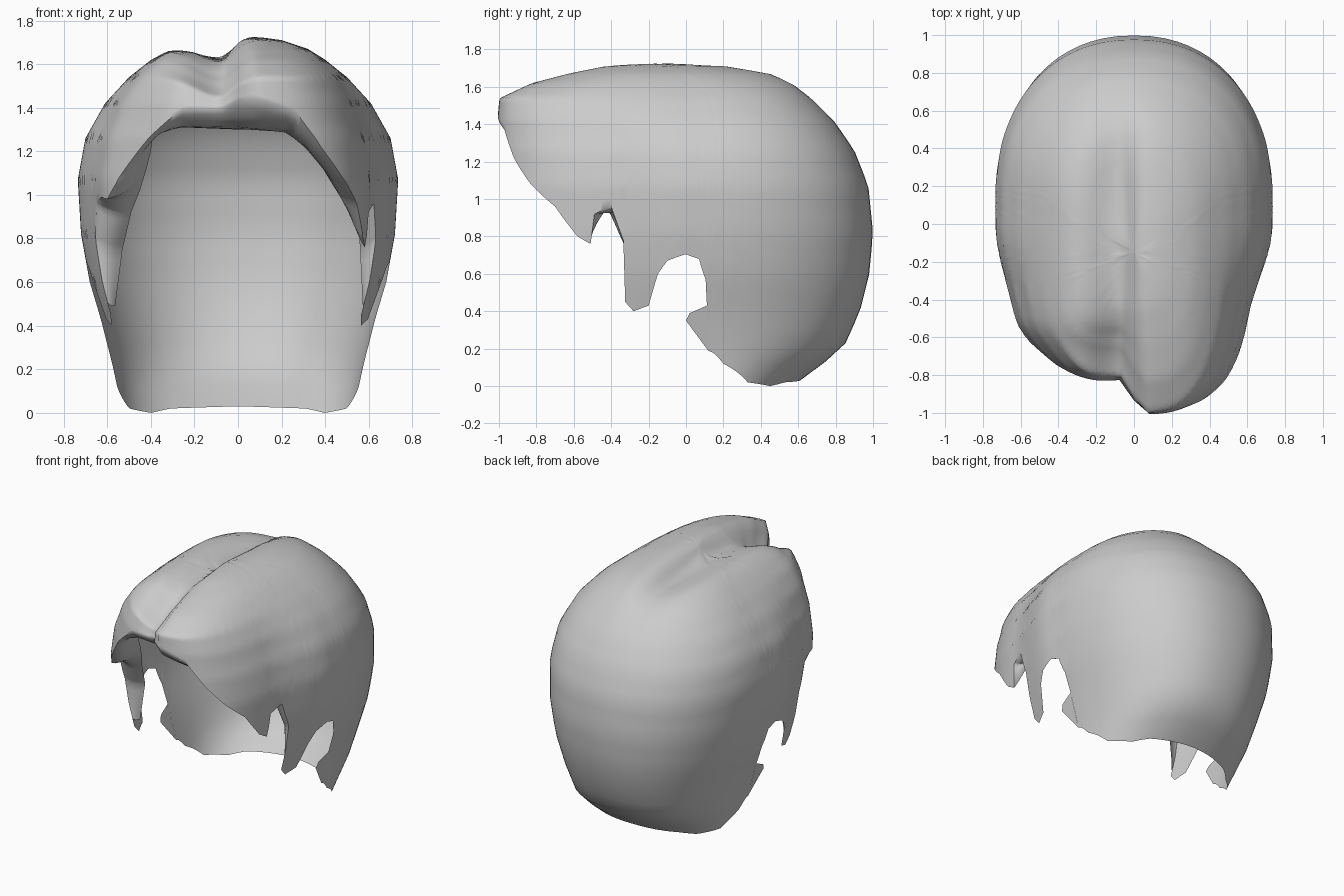
import bpy, bmesh, math
from mathutils import Vector

if "Cube" in bpy.data.objects:
    bpy.data.objects.remove(bpy.data.objects["Cube"])

# Horizontal sections of the hair volume: z, half width, front y, back y, centre y
SECTIONS = [
    (0.00, .53, -1.01, .58, .13), (0.03, .54, -1.01, .61, .13),
    (0.20, .57, -1.01, .84, .13), (0.40, .62, -1.01, .93, .13),
    (0.60, .68, -1.01, .98, .13), (0.82, .72, -1.01, 1.0, .13),
    (1.07, .735, -1.01, .975, .13), (1.26, .70, -1.01, .90, .13),
    (1.42, .61, -1.01, .79, .13), (1.54, .50, -1.00, .67, .12),
    (1.62, .40, -.83, .57, .08), (1.67, .32, -.64, .46, .02),
    (1.71, .20, -.45, .25, -.06), (1.738, .0, -.15, -.15, -.15)]
TOP = 1.738
FRONT_POWER, BACK_POWER = 3.1, 2.2
# Front rim knots (y, z), each paired with a hairline point (x, y, z)
FRONT_RIGHT = [
    (-1.01, 1.46, 0, -.64, 1.30), (-.97, 1.37, .20, -.62, 1.30),
    (-.92, 1.22, .28, -.60, 1.26), (-.83, 1.08, .36, -.55, 1.17),
    (-.70, .96, .42, -.50, 1.07), (-.58, .80, .49, -.45, .98),
    (-.51, .76, .51, -.43, .95), (-.49, .92, .53, -.41, .95),
    (-.40, .96, .55, -.36, .92), (-.335, .78, .56, -.28, .75),
    (-.325, .45, .575, -.29, .44)]
FRONT_LEFT = [
    (-1.01, 1.46, 0, -.64, 1.30), (-.98, 1.40, .25, -.62, 1.31),
    (-.93, 1.30, .35, -.60, 1.30), (-.85, 1.18, .39, -.57, 1.27),
    (-.73, 1.05, .40, -.54, 1.20), (-.62, .98, .42, -.49, 1.12),
    (-.50, .99, .45, -.43, 1.02), (-.40, .96, .49, -.37, .92),
    (-.335, .78, .53, -.28, .75), (-.325, .45, .57, -.29, .44)]
# Sideburn tip, ear opening and nape rim (y, z), shared by both sides
BACK = [(-.28, .40), (-.20, .43), (-.15, .60), (-.10, .67), (0, .705),
        (.07, .68), (.105, .57), (.112, .43), (.118, .19), (.20, .12),
        (.33, .02), (.45, 0), (.53, .02), (.61, .03)]


def section(z):
    z = max(0, min(TOP, z))
    for a, b in zip(SECTIONS, SECTIONS[1:]):
        if z <= b[0]:
            t = (z - a[0]) / (b[0] - a[0])
            return [p + (q - p) * t for p, q in zip(a[1:], b[1:])]


def smooth(t):
    t = max(0, min(1, t))
    return t * t * (3 - 2 * t)


def angle(y, z):
    w, yf, yb, yc = section(z)
    s = (y - yc) / (yb - yc) if y > yc else (y - yc) / (yc - yf)
    p = BACK_POWER if s > 0 else FRONT_POWER
    return math.copysign(math.asin(min(1, abs(s)) ** (p / 2)), s)


def skin(a, z, side):
    w, yf, yb, yc = section(z)
    s = math.sin(a)
    e = 2 / (BACK_POWER if s > 0 else FRONT_POWER)
    x = side * w * max(0, math.cos(a)) ** e
    y = yc + ((yb - yc) if s > 0 else (yf - yc)) * abs(s) ** e
    # temples taper towards the face
    left = smooth((.06 - x) / .14)
    x *= 1 - (.13 - .04 * left) * smooth(-y / .5) * smooth((1.75 - z) / .5)
    # parting groove and shorter left lobe
    g = math.exp(-((x + .08) / (.16 if x < -.08 else .085)) ** 2) * smooth((z - 1.3) / .3)
    front = smooth((-y - .4) / .5)
    return Vector((x, y + .16 * left * front + .04 * g * front,
                   z - .10 * g * smooth((.95 - y) / .9)))


STEPS, RINGS, ROLL = 6, 30, 6
bm = bmesh.new()


def add_grid(columns):
    rows = [[bm.verts.new(p) for p in c] for c in columns]
    for c, d in zip(rows, rows[1:]):
        for i in range(len(c) - 1):
            bm.faces.new((c[i], d[i], d[i + 1], c[i + 1]))


def build_side(side, front):
    # rim sampled in (angle, z) space
    knots = [(angle(k[0], k[1]), k[1]) for k in front + BACK]
    hair = [Vector((side * k[2], k[3], k[4])) for k in front]
    rim = []
    for k, n in zip(knots, knots[1:]):
        rim += [(k[0] + (n[0] - k[0]) * j / STEPS, k[1] + (n[1] - k[1]) * j / STEPS)
                for j in range(STEPS)]
    rim.append(knots[-1])
    outer, roll = [], []
    for i, (a, z) in enumerate(rim):
        # columns spread evenly as they rise to the crown
        m = min(i, len(rim) - 1 - i, 14)
        even = sum(r[0] for r in rim[i - m:i + m + 1]) / (2 * m + 1)
        col = []
        for r in range(RINGS + 1):
            u = r / RINGS
            col.append(skin(a + (even - a) * smooth(u * 1.5),
                            z + (TOP - z) * (1 - (1 - u) ** 1.8), side))
        outer.append(col)
        # rolled underside from the lip back to the hairline
        k, j = divmod(i, STEPS)
        if k < len(front) - 1:
            lip, h = col[0], hair[k].lerp(hair[k + 1], j / STEPS)
            bulge = Vector((0, -.12, -.12)) * (lip - h).length
            roll.append([lip.lerp(h, r / ROLL) + bulge * math.sin(math.pi * r / ROLL)
                         for r in range(ROLL + 1)])
    add_grid(outer)
    add_grid(roll)
    # small point of hair behind the ear
    hook = [(.113, .43), (.02, .39), (0, .35), (.117, .19)]
    bm.faces.new([bm.verts.new(skin(angle(y, z), z, side)) for y, z in hook])


build_side(1, FRONT_RIGHT)
build_side(-1, FRONT_LEFT)
bmesh.ops.remove_doubles(bm, verts=bm.verts, dist=.0015)
bmesh.ops.recalc_face_normals(bm, faces=bm.faces)
mesh = bpy.data.meshes.new("hair")
bm.to_mesh(mesh)
bm.free()
obj = bpy.data.objects.new("hair", mesh)
bpy.context.collection.objects.link(obj)
bpy.context.view_layer.objects.active = obj
obj.select_set(True)
bpy.ops.object.shade_smooth_by_angle(angle=math.radians(60))
